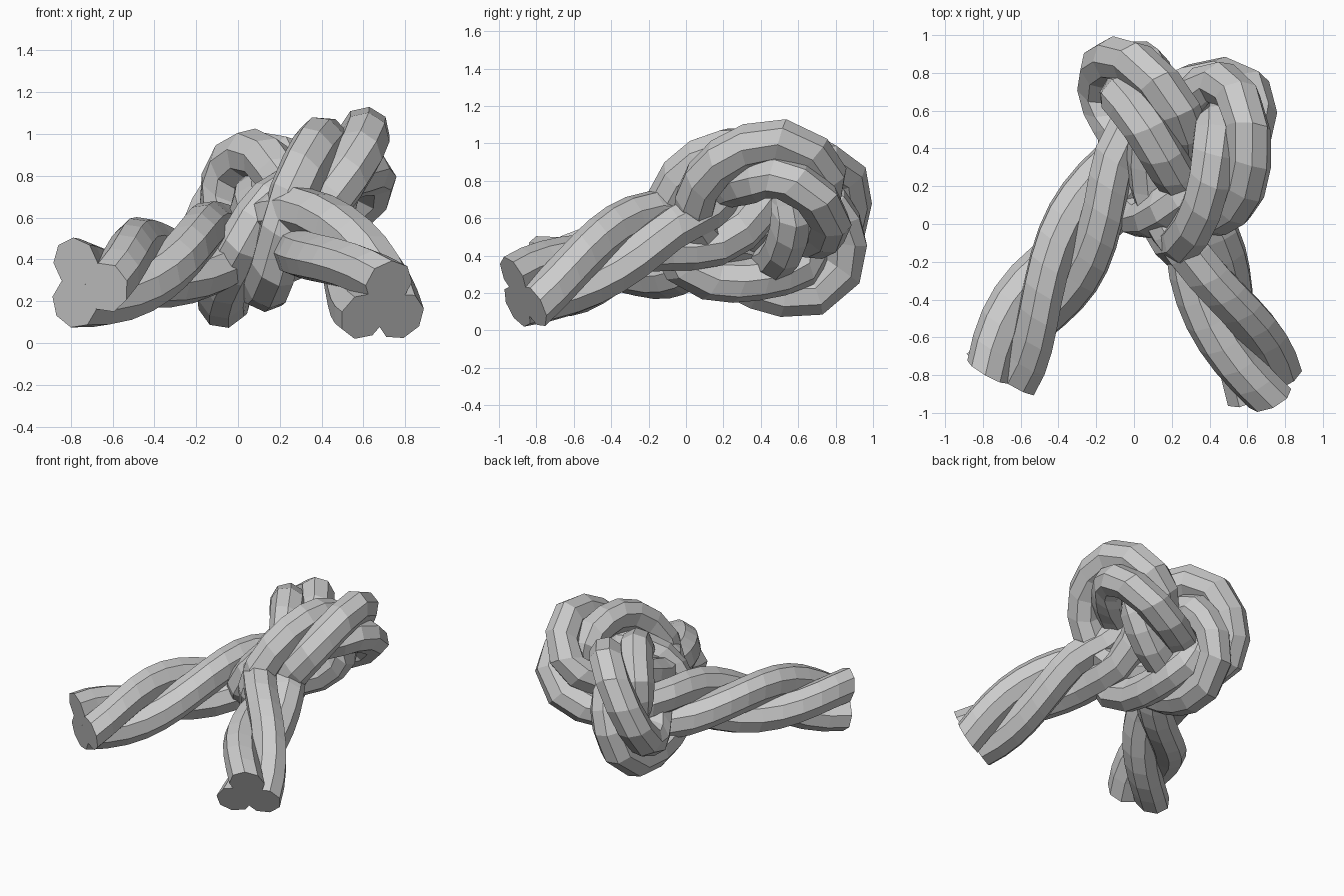
import bpy, bmesh, math
from mathutils import Vector
from mathutils.geometry import interpolate_bezier

if "Cube" in bpy.data.objects:
    bpy.data.objects.remove(bpy.data.objects["Cube"])

# centre line of the overhand knot, left end to right end
PATH = [Vector(p) for p in (
    (-0.73, -0.79, 0.28), (-0.49, -0.38, 0.36), (-0.21, 0.05, 0.43), (0.00, 0.38, 0.47),
    (0.24, 0.58, 0.52), (0.48, 0.69, 0.70), (0.55, 0.51, 0.91), (0.46, 0.20, 0.87),
    (0.27, 0.02, 0.67), (0.13, 0.06, 0.43), (0.01, 0.35, 0.32), (-0.06, 0.67, 0.31),
    (-0.06, 0.79, 0.51), (0.03, 0.74, 0.78), (0.15, 0.51, 0.82), (0.22, 0.18, 0.59),
    (0.35, -0.14, 0.53), (0.51, -0.49, 0.38), (0.70, -0.88, 0.18))]
STRANDS, SIDES = 3, 8
OFFSET, RADIUS = 0.114, 0.122
PITCH = 2.1          # approximate length of one full turn of the lay
START = 1.70         # lay angle at the left end
TIGHTEN = 0.45       # extra lay in the middle of the knot


def smooth_path(pts, step):
    """Even samples along a smooth curve through pts."""
    fine = []
    n = len(pts)
    tan = [(pts[min(i + 1, n - 1)] - pts[max(i - 1, 0)]) / 2 for i in range(n)]
    for i in range(n - 1):
        fine += interpolate_bezier(pts[i], pts[i] + tan[i] / 3,
                                   pts[i + 1] - tan[i + 1] / 3, pts[i + 1], 20)[:-1]
    fine.append(pts[-1])
    dist = [0.0]
    for a, b in zip(fine, fine[1:]):
        dist.append(dist[-1] + (b - a).length)
    count = round(dist[-1] / step)
    out, j = [], 0
    for k in range(count + 1):
        d = dist[-1] * k / count
        while j < len(fine) - 2 and dist[j + 1] < d:
            j += 1
        out.append(fine[j].lerp(fine[j + 1], (d - dist[j]) / (dist[j + 1] - dist[j])))
    return out, dist[-1]


centres, length = smooth_path(PATH, 0.13)
last = len(centres) - 1

# frames carried along the path without extra roll
frames = []
side = Vector((0, 0, 1))
for i, c in enumerate(centres):
    t = (centres[min(i + 1, last)] - centres[max(i - 1, 0)]).normalized()
    side = (side - t * side.dot(t)).normalized()
    frames.append((c, side.copy(), t.cross(side)))

# total lay, adjusted so that one strand ends on top at the right end
up_angle = math.atan2(frames[-1][2].z, frames[-1][1].z)
third = 2 * math.pi / STRANDS
total = START - up_angle
total += third * round((2 * math.pi * length / PITCH - total) / third)

# strands laid left-handed around the centre line
for s in range(STRANDS):
    bm = bmesh.new()
    rings = []
    for i, (c, u, v) in enumerate(frames):
        f = i / last
        a = START + third * s - total * f - TIGHTEN * math.sin(math.pi * f)
        ring = []
        for k in range(SIDES):
            b = START + third * s + 2 * math.pi * (k + 0.5) / SIDES
            x = OFFSET * math.cos(a) + RADIUS * math.cos(b)
            y = OFFSET * math.sin(a) + RADIUS * math.sin(b)
            ring.append(bm.verts.new(c + u * x + v * y))
        rings.append(ring)
    for r0, r1 in zip(rings, rings[1:]):
        for k in range(SIDES):
            m = (k + 1) % SIDES
            bm.faces.new((r0[k], r0[m], r1[m], r1[k]))
    bm.faces.new(rings[0][::-1])
    bm.faces.new(rings[-1])
    bmesh.ops.recalc_face_normals(bm, faces=bm.faces)
    mesh = bpy.data.meshes.new("rope_strand")
    bm.to_mesh(mesh)
    bm.free()
    bpy.context.collection.objects.link(bpy.data.objects.new(f"rope_strand_{s + 1}", mesh))
